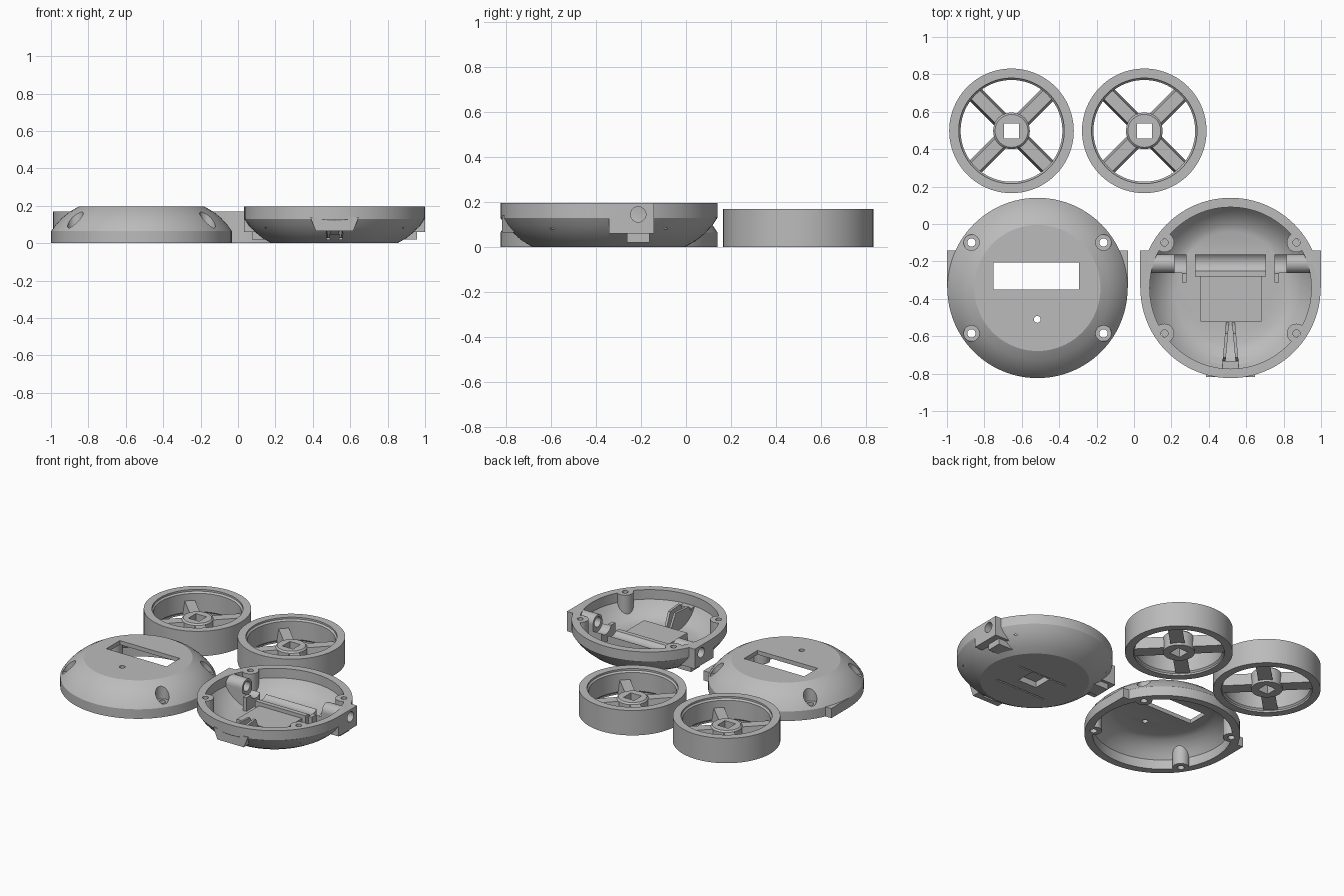
import bpy, bmesh, math
from mathutils import Matrix

if "Cube" in bpy.data.objects:
    bpy.data.objects.remove(bpy.data.objects["Cube"], do_unlink=True)

grey = bpy.data.materials.new("plain grey")
grey.use_nodes = True
grey.diffuse_color = (0.5, 0.5, 0.5, 1)
grey.node_tree.nodes["Principled BSDF"].inputs["Base Color"].default_value = (0.5, 0.5, 0.5, 1)


def finish_mesh(name, bm):
    bmesh.ops.recalc_face_normals(bm, faces=bm.faces[:])
    mesh = bpy.data.meshes.new(name)
    bm.to_mesh(mesh)
    bm.free()
    mesh.materials.append(grey)
    obj = bpy.data.objects.new(name, mesh)
    bpy.context.collection.objects.link(obj)
    return obj


def lathe(name, profile, x=0, y=0, sides=96):
    """Solid of revolution about z with flat end caps."""
    bm = bmesh.new()
    rings = []
    for r, z in profile:
        rings.append([bm.verts.new((x + r * math.cos(a), y + r * math.sin(a), z))
                      for a in (2 * math.pi * i / sides for i in range(sides))])
    for low, high in zip(rings, rings[1:]):
        for i in range(sides):
            j = (i + 1) % sides
            bm.faces.new((low[i], low[j], high[j], high[i]))
    bm.faces.new(rings[0])
    bm.faces.new(rings[-1])
    return finish_mesh(name, bm)


def disc(x, y, r, z0, z1, sides=32):
    return lathe("helper", [(r, z0), (r, z1)], x, y, sides)


def rod(x0, x1, y, z, r):
    """Cylinder along x."""
    obj = disc(0, 0, r, x0, x1)
    obj.data.transform(Matrix.Translation((0, y, z)) @ Matrix.Rotation(math.pi / 2, 4, 'Y'))
    return obj


def box(x0, x1, y0, y1, z0, z1, taper=(1, 1), turn=0):
    """Box whose top may be narrowed, turned about its own centre."""
    bm = bmesh.new()
    bmesh.ops.create_cube(bm, size=1)
    for v in bm.verts:
        if v.co.z > 0:
            v.co.x *= taper[0]
            v.co.y *= taper[1]
    place = (Matrix.Translation(((x0 + x1) / 2, (y0 + y1) / 2, (z0 + z1) / 2))
             @ Matrix.Rotation(turn, 4, 'Z') @ Matrix.Diagonal((x1 - x0, y1 - y0, z1 - z0, 1)))
    bm.transform(place)
    return finish_mesh("helper", bm)


def combine(target, tool, operation):
    """Apply one boolean and discard the tool."""
    mod = target.modifiers.new("boolean", 'BOOLEAN')
    mod.operation, mod.solver, mod.object = operation, 'EXACT', tool
    graph = bpy.context.evaluated_depsgraph_get()
    graph.update()
    mesh = bpy.data.meshes.new_from_object(target.evaluated_get(graph))
    target.modifiers.clear()
    target.data = mesh
    bpy.data.objects.remove(tool, do_unlink=True)


def add(target, tool):
    combine(target, tool, 'UNION')


def cut(target, tool):
    combine(target, tool, 'DIFFERENCE')


def smooth(obj):
    bpy.ops.object.select_all(action='DESELECT')
    obj.select_set(True)
    bpy.context.view_layer.objects.active = obj
    bpy.ops.object.shade_smooth_by_angle(angle=math.radians(25))


H = 0.195
CY = -0.342
OUTER = [(.482, 0), (.482, .065), (.458, .1), (.425, .135), (.385, .168), (.337, H)]
INNER = [(.432, -.02), (.432, .065), (.41, .095), (.375, .13), (.335, .155), (.3, .167)]
SCREWS = [(sx * .353, CY + sy * .243) for sx in (-1, 1) for sy in (-1, 1)]


def shell(name, cx, flip, ear_z):
    """Hollow round half with side ears and screw bosses."""
    def side(profile):
        return [(r, H - z) for r, z in profile] if flip else profile
    body = lathe(name, side(OUTER), cx, CY)
    add(body, box(cx - .483, cx + .483, CY, CY + .2, *ear_z))
    hollow = lathe("helper", side(INNER), cx, CY)
    for sx, sy in SCREWS:
        cut(hollow, disc(cx + sx, sy, .052, -.1, .3))
    cut(body, hollow)
    return body


# Domed cover with display window
CX = -.516
cover = shell("dome_cover", CX, False, (0, .066))
cut(cover, box(-.75, -.295, -.35, -.205, .1, .3))
cut(cover, disc(-.517, -.51, .018, .1, .3))
for sx, sy in SCREWS:
    cut(cover, disc(CX + sx, sy, .042, .08, .3))
    cut(cover, disc(CX + sx, sy, .022, -.1, .2))
smooth(cover)

# Lower bowl
BX = .516
bowl = shell("lower_bowl", BX, True, (.06, H))
# front pad below the rim
pad = box(BX - .1, BX + .1, CY - .475, CY - .36, .065, .14, taper=(1.3, 1))
cut(pad, lathe("helper", [(r, H - z) for r, z in INNER], BX, CY))
add(bowl, pad)
# axle tubes on pedestals
for s in (-1, 1):
    a, b = sorted((BX + s * .24, BX + s * .44))
    add(bowl, box(a, b, CY + .08, CY + .18, .02, .145))
    add(bowl, rod(a, b, CY + .13, .145, .05))
    inner_end = sorted((BX + s * .235, BX + s * .26))
    add(bowl, box(*inner_end, CY + .03, CY + .18, .02, .12))
    a, b = sorted((BX + s * .2, BX + s * .6))
    cut(bowl, rod(a, b, CY + .13, .145, .034))
# raised middle block and cradle
add(bowl, box(BX - .16, BX + .165, CY - .18, CY + .06, .02, .075))
add(bowl, box(BX - .19, BX + .19, CY + .06, CY + .18, .02, .1))
cut(bowl, rod(BX - .3, BX + .3, CY + .135, .14, .06))
# front pocket and splayed fins
for s in (-1, 1):
    add(bowl, box(BX + s * .027 - .008, BX + s * .027 + .008, CY - .435, CY - .18,
                  .02, .15, taper=(1, .5), turn=s * .09))
add(bowl, box(BX - .042, BX + .042, CY - .44, CY - .39, .05, .13))
# screw pilot holes
for sx, sy in SCREWS:
    cut(bowl, disc(BX + sx, sy, .019, .08, .3))
# underside recess and slots
cut(bowl, box(BX - .06, BX + .08, CY - .06, CY + .07, -.05, .04))
for y in (-.14, .075):
    cut(bowl, box(BX - .19, BX + .19, CY + y - .005, CY + y + .005, -.05, .02))
smooth(bowl)


# Wheels
def wheel(name, x, y):
    body = lathe(name, [(.333, 0), (.333, .17)], x, y)
    cut(body, lathe("helper", [(.282, -.02), (.282, .012), (.272, .022), (.272, .148),
                               (.282, .158), (.282, .2)], x, y))
    for turn in (math.pi / 4, -math.pi / 4):
        add(body, box(x - .29, x + .29, y - .045, y + .045, .015, .1, taper=(1, .72), turn=turn))
    add(body, lathe("helper", [(.098, 0), (.098, .1), (.088, .11)], x, y, 48))
    cut(body, box(x - .04, x + .04, y - .04, y + .04, -.1, .3))
    smooth(body)


wheel("left_wheel", .055, .498)
wheel("right_wheel", -.655, .498)
